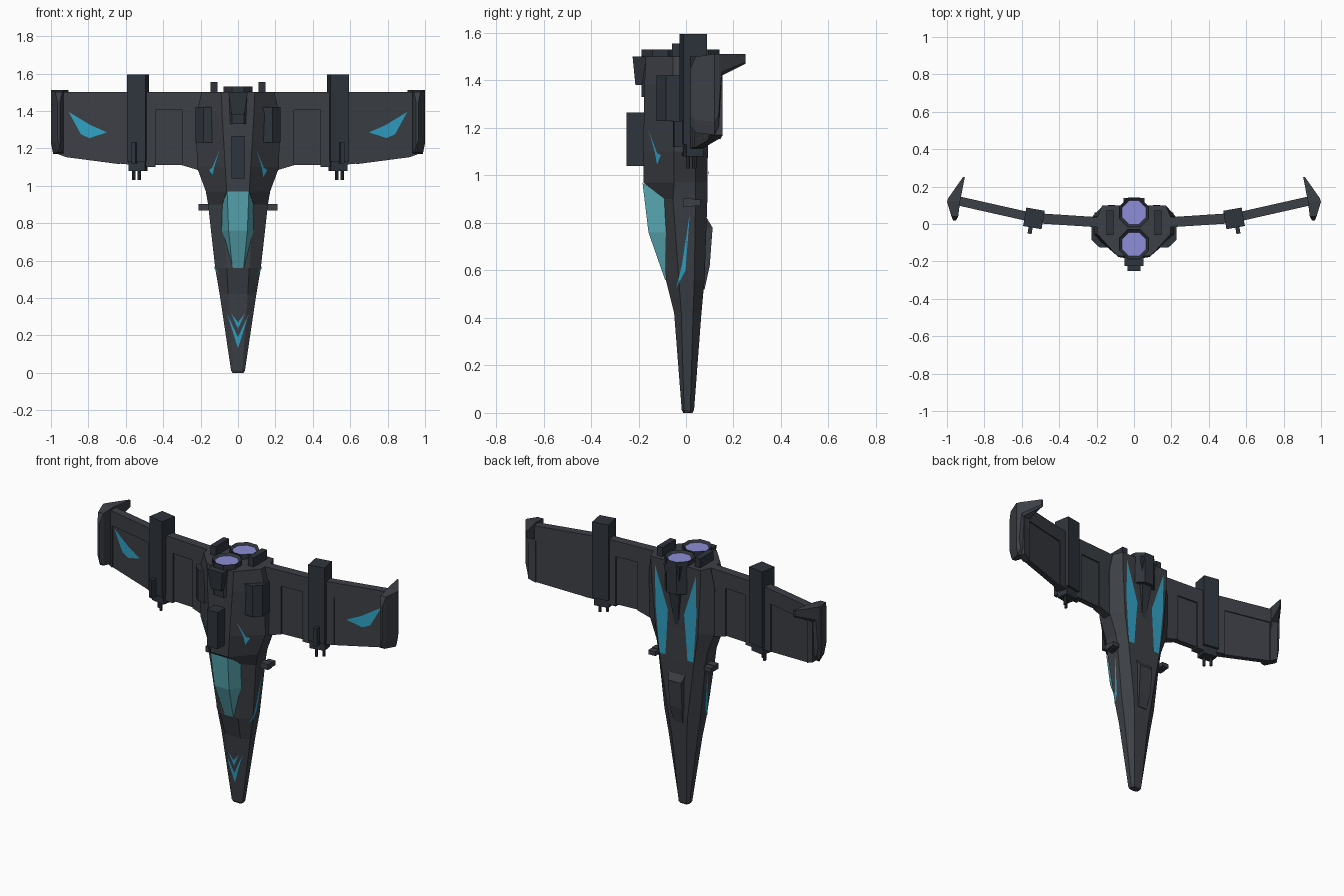
import bpy, bmesh
from math import cos, sin, radians, pi
from mathutils import Vector, Matrix
from mathutils.bvhtree import BVHTree

if "Cube" in bpy.data.objects:
    bpy.data.objects.remove(bpy.data.objects["Cube"])


def material(name, r, g, b):
    m = bpy.data.materials.new(name)
    m.diffuse_color = (r, g, b, 1)
    m.use_nodes = True
    m.node_tree.nodes["Principled BSDF"].inputs["Base Color"].default_value = m.diffuse_color
    return m


HULL = material("hull_grey", 0.045, 0.05, 0.06)
DARK = material("dark_grey", 0.028, 0.035, 0.045)
TEAL = material("teal_paint", 0.03, 0.36, 0.56)
GLASS = material("canopy_glass", 0.1, 0.4, 0.46)
GLOW = material("engine_glow", 0.27, 0.27, 0.68)


def finish(name, bm, mats, mirror=False, normals=True):
    if normals:
        bmesh.ops.recalc_face_normals(bm, faces=bm.faces)
    me = bpy.data.meshes.new(name)
    bm.to_mesh(me)
    bm.free()
    for m in mats:
        me.materials.append(m)
    ob = bpy.data.objects.new(name, me)
    bpy.context.collection.objects.link(ob)
    if mirror:
        ob.modifiers.new("mirror", 'MIRROR').use_mirror_merge = False
    return ob


def add_loft(bm, rings):
    vs = [[bm.verts.new(p) for p in r] for r in rings]
    n = len(vs[0])
    for a, b in zip(vs, vs[1:]):
        for i in range(n):
            j = (i + 1) % n
            bm.faces.new((a[i], a[j], b[j], b[i]))
    bm.faces.new(vs[0])
    bm.faces.new(vs[-1][::-1])


def loft(name, lofts, mat, mirror=False):
    bm = bmesh.new()
    for rings in lofts:
        add_loft(bm, rings)
    return finish(name, bm, [mat], mirror)


def rect(x0, x1, y0, y1, z):
    return [(x0, y0, z), (x1, y0, z), (x1, y1, z), (x0, y1, z)]


def box(name, x, y, z, mat=DARK, mirror=False, turn=0, pivot=(0, 0)):
    """Box from ranges; turned about a vertical line through pivot."""
    c, s = cos(radians(turn)), sin(radians(turn))
    rings = [[(pivot[0] + c * px - s * py, pivot[1] + s * px + c * py, pz)
              for px, py, pz in rect(*x, *y, h)] for h in z]
    return loft(name, [rings], mat, mirror)


def decal(name, pts, target, direction):
    """Paint patch: project a flat outline (u, z) onto the target."""
    d = Vector(direction)
    tb = bmesh.new()
    tb.from_mesh(target.data)
    tree = BVHTree.FromBMesh(tb)
    bm = bmesh.new()
    start = -3 * d
    bm.faces.new([bm.verts.new((start.x, u, z) if d.x else (u, start.y, z)) for u, z in pts])
    bmesh.ops.triangulate(bm, faces=bm.faces)
    bmesh.ops.subdivide_edges(bm, edges=bm.edges, cuts=4, use_grid_fill=True)
    for v in bm.verts:
        hit = tree.ray_cast(v.co, d)[0]
        v.co = (hit if hit else Vector((v.co.x if d.y else 0.1, v.co.y if d.x else 0, v.co.z))) - d * 0.003
    bm.normal_update()
    for f in bm.faces:
        if f.normal.dot(d) > 0:
            f.normal_flip()
    tb.free()
    return finish(name, bm, [TEAL], True, False)


# Fuselage: z, front y/half-width, upper-side y, side half-width, lower-side y, back y/half-width
SECTIONS = [
    (0.00, -.012, .020, -.005, .030, .015, .028, .020),
    (0.012, -.018, .024, -.008, .037, .018, .034, .026),
    (0.42, -.050, .052, -.020, .098, .030, .065, .050),
    (0.56, -.085, .060, -.030, .122, .035, .078, .065),
    (0.90, -.090, .085, -.055, .160, .040, .090, .115),
    (0.97, -.180, .060, -.050, .172, .040, .090, .125),
    (1.10, -.180, .068, -.050, .220, .040, .092, .145),
    (1.38, -.175, .085, -.055, .222, .040, .098, .165),
    (1.50, -.170, .090, -.055, .195, .040, .100, .170),
]
fuselage = loft("fuselage", [[
    [(-wf, yf, z), (wf, yf, z), (wm, y1, z), (wm, y2, z),
     (wb, yb, z), (-wb, yb, z), (-wm, y2, z), (-wm, y1, z)]
    for z, yf, wf, y1, wm, y2, yb, wb in SECTIONS]], HULL)

# Canopy: z, ridge y/half-width, base y/half-width
loft("canopy", [[
    [(-wb, yb, z0), (-wr, yr, z), (wr, yr, z), (wb, yb, z0)]
    for z, z0, yr, wr, yb, wb in [
        (.56, .56, -.088, .030, -.070, .034), (.76, .76, -.158, .050, -.075, .088),
        (.968, .90, -.183, .058, -.075, .088)]]], GLASS)

# Dorsal and belly details
box("dorsal_pod", (-.036, .036), (-.25, -.17), (1.04, 1.265))
loft("dorsal_intake", [[rect(-.034, .034, -.213, -.16, 1.38),
                        rect(-.052, .052, -.225, -.16, 1.50)]], DARK)
loft("belly_bulge", [[rect(-.030, .030, .05, .078, .52), rect(-.042, .042, .05, .100, .62),
                      rect(-.045, .045, .05, .112, .78), rect(-.055, .055, .05, .088, .82)]], HULL)
loft("belly_engine_fairing", [[rect(-.012, .012, .05, .092, 1.12),
                               rect(-.055, .055, .05, .140, 1.50)]], DARK)

# Side boxes, rear blocks and small thrusters on the fuselage
loft("shoulder_box", [[[(.11, -.125, z), (.185, -.125, z), (.226, -.085, z), (.226, -.015, z), (.11, -.015, z)]
                       for z in (1.23, 1.42)]], DARK, True)
box("rear_block", (.110, .147), (-.058, .072), (1.40, 1.556), DARK, True)
box("side_thruster", (.14, .212), (-.012, .028), (.868, .902), HULL, True)
box("side_thruster_cap", (.165, .212), (.028, .062), (.872, .898), HULL, True)

# Engines: octagonal nozzles with a recessed glowing disc
for name, y in (("upper_engine", -.108), ("lower_engine", .062)):
    bm = bmesh.new()
    bmesh.ops.create_cone(bm, cap_ends=True, segments=8, radius1=.085, radius2=.085, depth=.2,
                          matrix=Matrix.Translation((0, y, 1.43)) @ Matrix.Rotation(pi / 8, 4, 'Z'))
    bm.faces.ensure_lookup_table()
    top = max(bm.faces, key=lambda f: f.calc_center_median().z)
    bmesh.ops.inset_region(bm, faces=[top], thickness=.016)
    bmesh.ops.translate(bm, verts=top.verts, vec=(0, 0, -.012))
    top.material_index = 1
    finish(name, bm, [DARK, GLOW])


# Wings: thin core panels with a thicker frame around them
def mid(x):
    return .01 + (x - .2) * .065 if x < .53 else .0315 + (x - .53) * .225


def slab(x0, x1, low0, low1, high, t):
    return [[(x, mid(x) - t, lo), (x, mid(x) + t, lo), (x, mid(x) + t, high), (x, mid(x) - t, high)]
            for x, lo in ((x0, low0), (x1, low1))]


loft("inner_wing", [slab(.15, .30, 1.065, 1.11, 1.50, .027), slab(.30, .44, 1.11, 1.11, 1.405, .018),
                    slab(.30, .44, 1.405, 1.405, 1.50, .027), slab(.44, .52, 1.10, 1.10, 1.50, .027)],
     HULL, True)
outer_panel = loft("outer_wing_panel", [slab(.63, .92, 1.115, 1.153, 1.41, .018)], HULL, True)
loft("outer_wing_frame", [slab(.54, .63, 1.11, 1.118, 1.50, .025), slab(.63, .92, 1.41, 1.41, 1.50, .025),
                          slab(.92, .965, 1.153, 1.17, 1.50, .025)], HULL, True)

# Winglets: y, inner x, outer x, bottom z, top z
loft("winglet", [[[(xi, y, z0), (xo - .012, y, z0), (xo, y, z0 + .05 * (z1 - z0) / .3),
                   (xo, y, z1), (xi, y, z1)]
                  for y, xi, xo, z0, z1 in [
                      (.018, .952, .966, 1.21, 1.45), (.04, .940, .976, 1.18, 1.50),
                      (.12, .930, 1.0, 1.17, 1.512), (.138, .927, .993, 1.21, 1.512),
                      (.150, .924, .985, 1.42, 1.512), (.25, .905, .915, 1.47, 1.512)]]], HULL, True)

# Wing pods with guns, tilted with the wing
POD = (.535, .03)
box("wing_pod", (-.05, .05), (-.05, .05), (1.13, 1.595), DARK, True, 10, POD)
box("wing_pod_nose", (-.046, .046), (-.036, .036), (1.08, 1.13), DARK, True, 10, POD)
box("pod_gun", (-.002, .020), (-.085, -.04), (1.12, 1.23), DARK, True, 10, POD)
for i, (x, y) in enumerate(((.527, .008), (.558, .035))):
    bm = bmesh.new()
    bmesh.ops.create_cone(bm, cap_ends=True, segments=8, radius1=.009, radius2=.009, depth=.08,
                          matrix=Matrix.Translation((x, y, 1.07)))
    finish(f"gun_barrel_{i + 1}", bm, [DARK], True)

# Teal paint patches
FRONT, BACK, SIDE = (0, 1, 0), (0, -1, 0), (-1, 0, 0)
decal("nose_chevron_large", [(0, .13), (.058, .315), (0, .19)], fuselage, FRONT)
decal("nose_chevron_small", [(0, .235), (.036, .315), (0, .27)], fuselage, FRONT)
decal("side_flash", [(.016, .84), (-.002, .60), (-.042, .525), (-.018, .62)], fuselage, SIDE)
decal("shoulder_flash", [(-.158, 1.19), (-.132, 1.10), (-.122, 1.045), (-.106, 1.085), (-.122, 1.095)],
      fuselage, SIDE)
decal("belly_stripe", [(.14, 1.46), (.055, 1.20), (.075, .92), (.115, .92), (.138, 1.20)], fuselage, BACK)
decal("wing_flash", [(.905, 1.395), (.79, 1.325), (.77, 1.29), (.70, 1.285), (.795, 1.255), (.84, 1.275)],
      outer_panel, FRONT)
